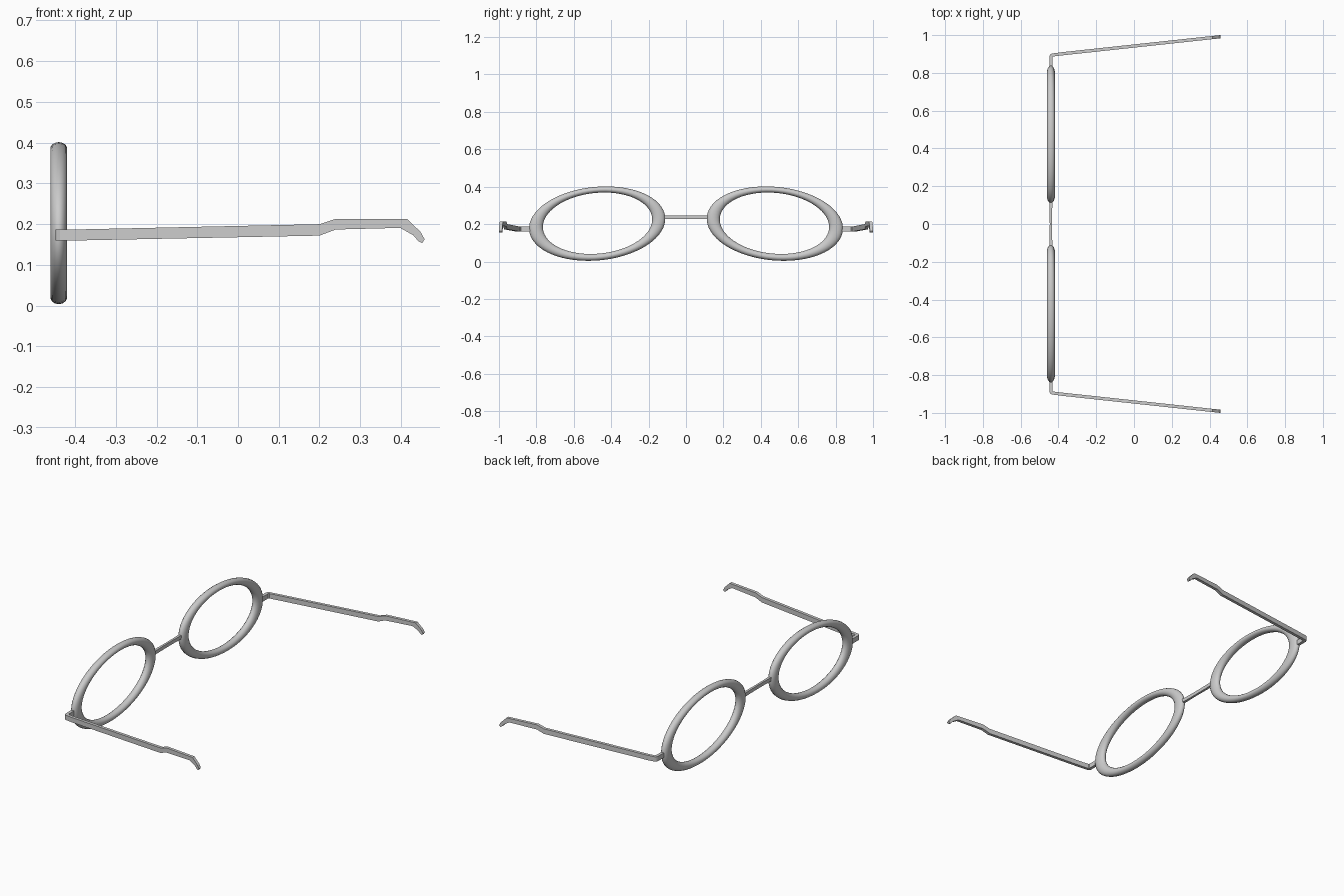
import bpy, math

if "Cube" in bpy.data.objects:
    bpy.data.objects.remove(bpy.data.objects["Cube"])

FX = -0.44  # plane of the front frame


def make(name, verts, faces, smooth=None):
    me = bpy.data.meshes.new(name)
    me.from_pydata(verts, [], faces)
    ob = bpy.data.objects.new(name, me)
    bpy.context.collection.objects.link(ob)
    bpy.ops.object.select_all(action='DESELECT')
    bpy.context.view_layer.objects.active = ob
    ob.select_set(True)
    bpy.ops.object.mode_set(mode='EDIT')
    bpy.ops.mesh.select_all(action='SELECT')
    bpy.ops.mesh.normals_make_consistent(inside=False)
    bpy.ops.object.mode_set(mode='OBJECT')
    if smooth:
        bpy.ops.object.shade_smooth_by_angle(angle=math.radians(smooth))
    return ob


def mirror(ob):
    m = ob.modifiers.new("Mirror", 'MIRROR')
    m.use_axis = (False, True, False)


def loft(rings, closed=False):
    """Join equal rings of points; cap the ends unless closed."""
    n, k = len(rings[0]), len(rings)
    verts = [p for r in rings for p in r]
    faces = []
    for i in range(k if closed else k - 1):
        a, b = i * n, (i + 1) % k * n
        faces += [(a + j, a + (j + 1) % n, b + (j + 1) % n, b + j) for j in range(n)]
    if not closed:
        faces += [tuple(range(n)), tuple(range((k - 1) * n, k * n))]
    return verts, faces


# Rims: tilted ellipse with an oval section, wider at the sides
def tilted(t, ry, rz, cy, cz, a=-0.1):
    u, v = ry * math.cos(t), rz * math.sin(t)
    return (cy + u * math.cos(a) - v * math.sin(a),
            cz + u * math.sin(a) + v * math.cos(a))


SEG, SEC = 64, 14
rings = []
for i in range(SEG):
    t = 2 * math.pi * i / SEG
    yo, zo = tilted(t, 0.3655, 0.1965, 0.475, 0.2025)
    yi, zi = tilted(t, 0.2935, 0.1625, 0.473, 0.2045)
    ring = []
    for j in range(SEC):
        s = 2 * math.pi * j / SEC
        f = 0.5 + 0.5 * math.cos(s)
        ring.append((FX + 0.021 * math.sin(s), yi + (yo - yi) * f, zi + (zo - zi) * f))
    rings.append(ring)
mirror(make("rim", *loft(rings, closed=True), smooth=50))

# Bridge: thin bar, slightly slimmer in the middle
rings = []
for i in range(9):
    y = -0.135 + 0.27 * i / 8
    h = 0.006 + 0.003 * (y / 0.135) ** 2
    rings.append([(FX - h, y, 0.226), (FX + h, y, 0.226),
                  (FX + h, y, 0.246), (FX - h, y, 0.246)])
make("bridge", *loft(rings), smooth=30)

# Corner hinge pieces: bent plan outline extruded upwards
plan = [(-0.448, 0.815), (-0.448, 0.888), (-0.445, 0.896), (-0.437, 0.902), (-0.40, 0.907),
        (-0.40, 0.890), (-0.427, 0.887), (-0.431, 0.882), (-0.432, 0.815)]
mirror(make("hinge", *loft([[(x, y, z) for x, y in plan] for z in (0.160, 0.187)])))

# Temple arms: side outline extruded sideways, splayed outwards
side = [(-0.402, 0.160), (0.20, 0.172), (0.24, 0.187), (0.398, 0.191), (0.43, 0.173),
        (0.443, 0.158), (0.452, 0.154), (0.458, 0.163), (0.448, 0.181), (0.415, 0.213),
        (0.24, 0.213), (0.20, 0.200), (-0.402, 0.187)]
rings = [[(x, 0.899 + (x + 0.40) * 0.108 + d, z) for x, z in side] for d in (-0.0085, 0.0085)]
mirror(make("temple_arm", *loft(rings)))
